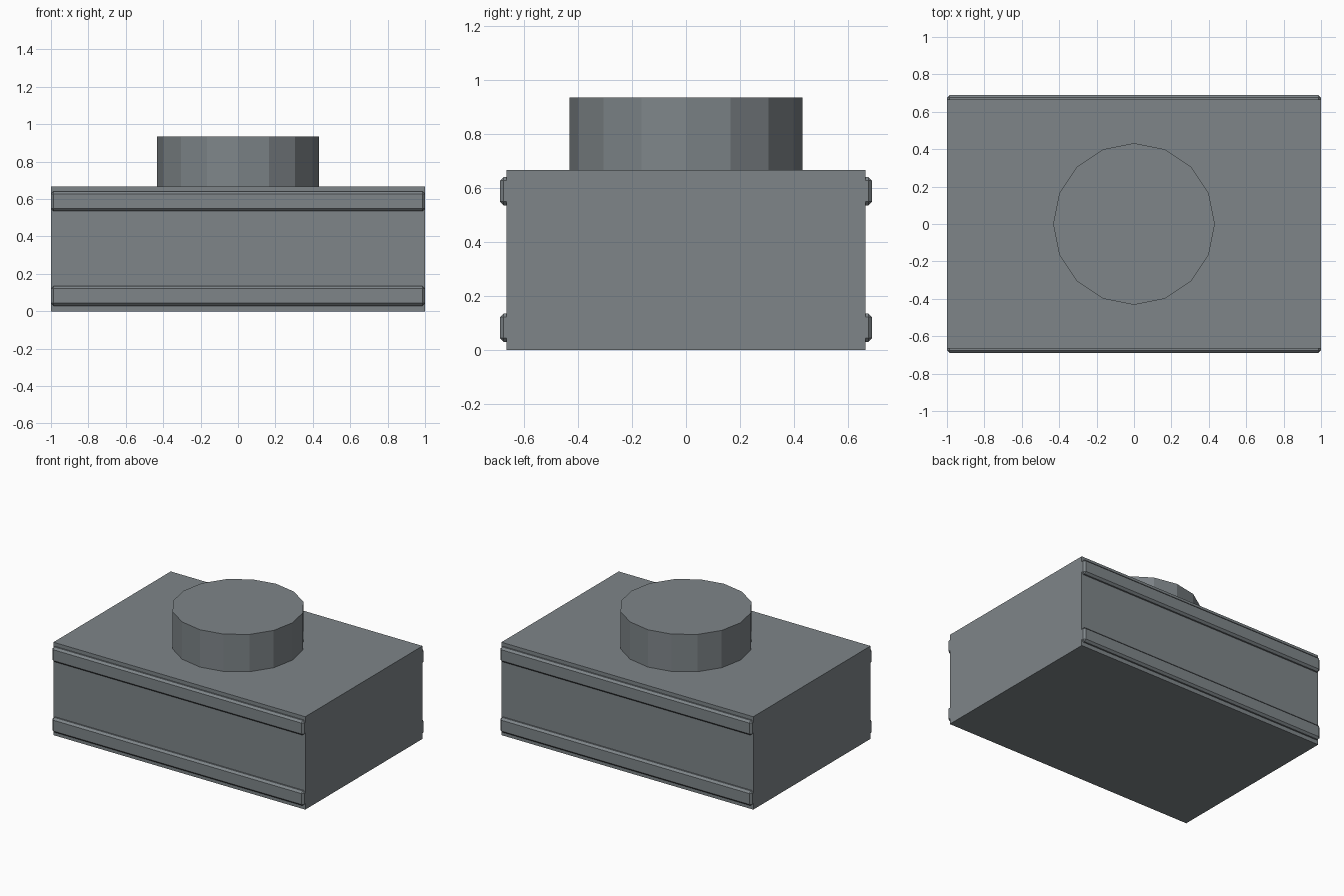
import bpy
import bmesh
from mathutils import Matrix

cube = bpy.data.objects.get("Cube")
if cube:
    bpy.data.objects.remove(cube, do_unlink=True)

# Single grey material
color = (0.21, 0.235, 0.25, 1.0)
grey = bpy.data.materials.new("slate_grey")
grey.use_nodes = True
grey.diffuse_color = color
bsdf = next(n for n in grey.node_tree.nodes if n.type == 'BSDF_PRINCIPLED')
bsdf.inputs["Base Color"].default_value = color


def finish(name, bm):
    mesh = bpy.data.meshes.new(name)
    bm.to_mesh(mesh)
    bm.free()
    mesh.materials.append(grey)
    obj = bpy.data.objects.new(name, mesh)
    bpy.context.scene.collection.objects.link(obj)
    return obj


def box(name, size, center, bevel=0):
    bm = bmesh.new()
    matrix = Matrix.Translation(center) @ Matrix.Diagonal((*size, 1))
    bmesh.ops.create_cube(bm, size=1, matrix=matrix)
    if bevel:
        bmesh.ops.bevel(bm, geom=bm.edges[:], offset=bevel, segments=1,
                        affect='EDGES')
    return finish(name, bm)


# Main block
HEIGHT, HALF_DEPTH = 0.667, 0.665
box("body", (2, 2 * HALF_DEPTH, HEIGHT), (0, 0, HEIGHT / 2))

# Chamfered rails along the front and back
for side, sign in (("front", -1), ("back", 1)):
    for level, z in (("lower", 0.082), ("upper", 0.588)):
        box(f"{side}_{level}_rail", (2, 0.06, 0.106),
            (0, sign * (HALF_DEPTH - 0.005), z), bevel=0.014)

# Sixteen-sided round stud on top
TOP = 0.935
bm = bmesh.new()
bmesh.ops.create_cone(bm, cap_ends=True, segments=16, radius1=0.432,
                      radius2=0.432, depth=TOP - HEIGHT,
                      matrix=Matrix.Translation((0, 0, (TOP + HEIGHT) / 2)))
finish("top_stud", bm)
